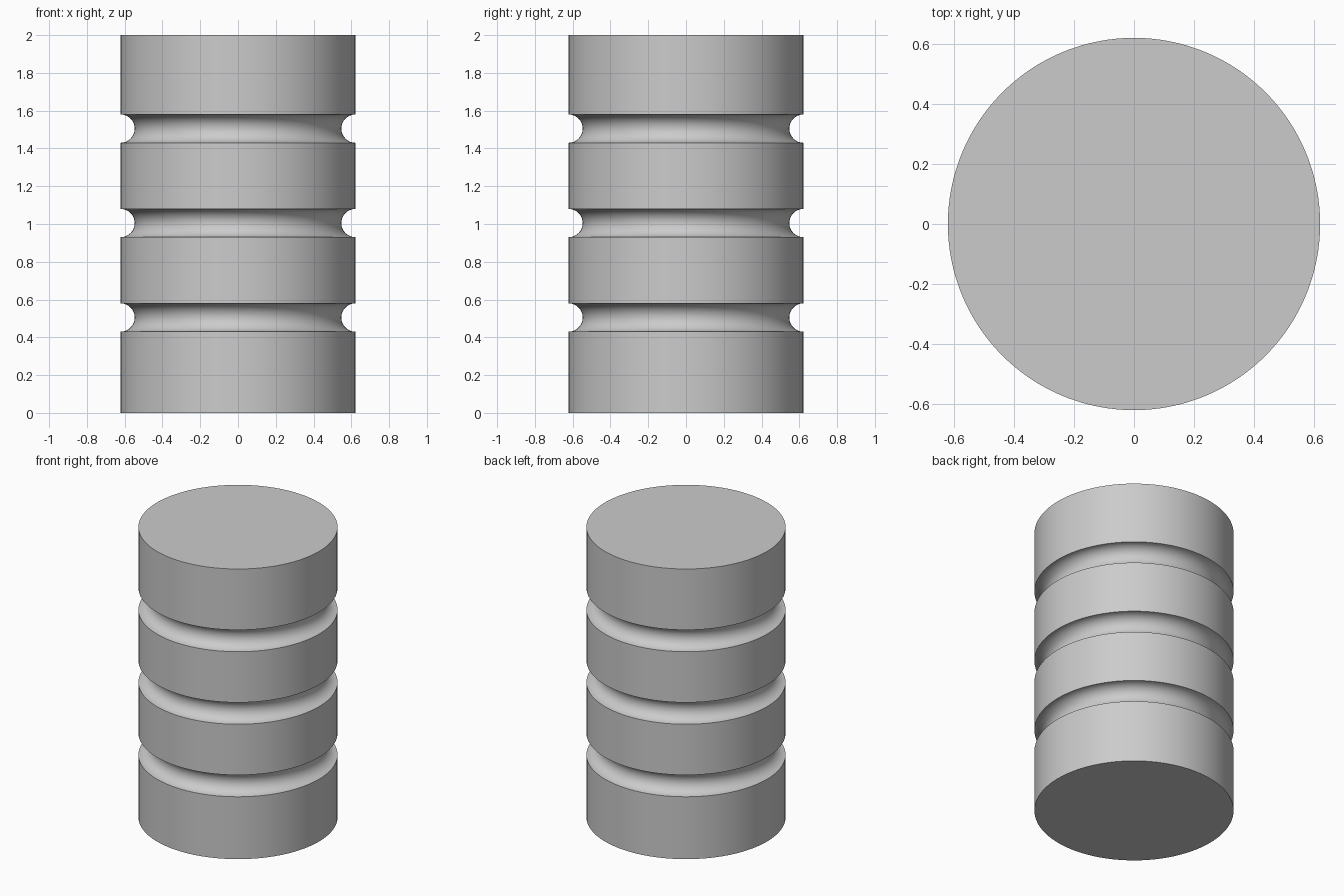
import bpy, bmesh, math

cube = bpy.data.objects.get("Cube")
if cube:
    bpy.data.objects.remove(cube, do_unlink=True)

RADIUS, HEIGHT, GROOVE = 0.622, 2.0, 0.075
GROOVE_HEIGHTS = [0.505, 1.005, 1.505]
SEGMENTS, ARC_STEPS = 128, 16

# Plain grey material
grey = bpy.data.materials.new("plain grey")
grey.use_nodes = True
colour = (0.6, 0.6, 0.6, 1.0)
grey.diffuse_color = colour
grey.node_tree.nodes["Principled BSDF"].inputs["Base Color"].default_value = colour

# Half profile: straight wall with semicircular grooves
profile = [(0, 0), (RADIUS, 0)]
for z in GROOVE_HEIGHTS:
    for i in range(ARC_STEPS + 1):
        a = math.pi * i / ARC_STEPS
        profile.append((RADIUS - GROOVE * math.sin(a), z - GROOVE * math.cos(a)))
profile += [(RADIUS, HEIGHT), (0, HEIGHT)]

# Revolve the profile into the grooved cylinder
bm = bmesh.new()
verts = [bm.verts.new((r, 0, z)) for r, z in profile]
edges = [bm.edges.new(pair) for pair in zip(verts, verts[1:])]
bmesh.ops.spin(bm, geom=verts + edges, cent=(0, 0, 0), axis=(0, 0, 1),
               angle=math.tau, steps=SEGMENTS, use_duplicate=False)
bmesh.ops.remove_doubles(bm, verts=bm.verts, dist=0.0001)
bmesh.ops.recalc_face_normals(bm, faces=bm.faces)
mesh = bpy.data.meshes.new("grooved_cylinder")
bm.to_mesh(mesh)
bm.free()
mesh.materials.append(grey)
cylinder = bpy.data.objects.new("grooved_cylinder", mesh)
bpy.context.collection.objects.link(cylinder)

# Smooth walls, sharp rims
bpy.ops.object.select_all(action="DESELECT")
cylinder.select_set(True)
bpy.context.view_layer.objects.active = cylinder
bpy.ops.object.shade_smooth_by_angle(angle=math.radians(30))
